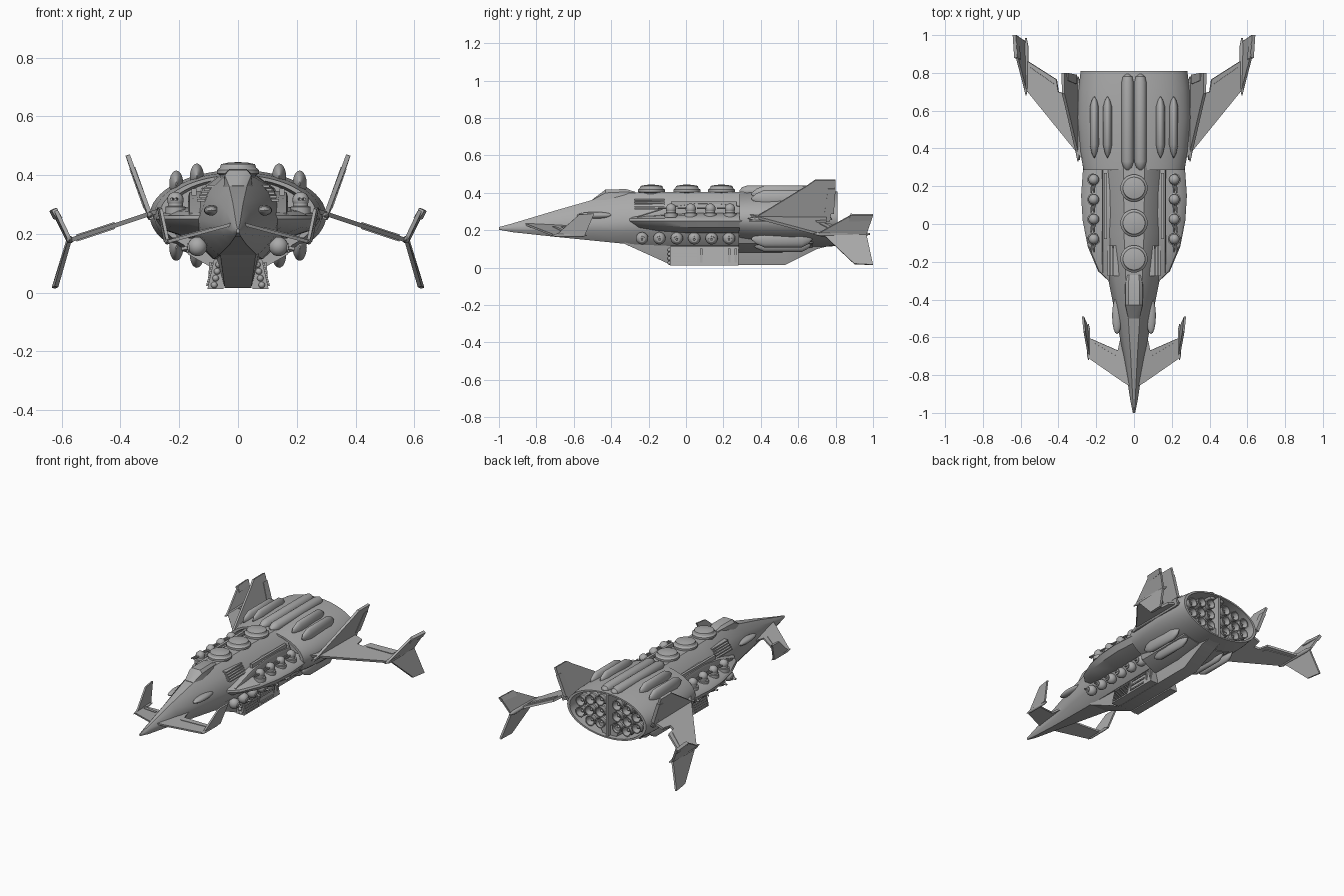
import bpy, bmesh, math
from mathutils import Vector

cube = bpy.data.objects.get("Cube")
if cube:
    bpy.data.objects.remove(cube)

grey = bpy.data.materials.new("hull grey")
grey.use_nodes = True
tone = (0.4, 0.4, 0.4, 1)
grey.diffuse_color = tone
grey.node_tree.nodes["Principled BSDF"].inputs["Base Color"].default_value = tone


def finish(name, bm, mirror=False, bevel=0):
    """Turn a bmesh into a named, shaded object."""
    bmesh.ops.recalc_face_normals(bm, faces=bm.faces)
    mesh = bpy.data.meshes.new(name)
    bm.to_mesh(mesh)
    bm.free()
    mesh.materials.append(grey)
    ob = bpy.data.objects.new(name, mesh)
    bpy.context.collection.objects.link(ob)
    if bevel:
        mod = ob.modifiers.new("Bevel", 'BEVEL')
        mod.width, mod.segments = bevel, 2
    if mirror:
        ob.modifiers.new("Mirror", 'MIRROR').use_mirror_merge = False
    bpy.ops.object.select_all(action='DESELECT')
    bpy.context.view_layer.objects.active = ob
    ob.select_set(True)
    bpy.ops.object.shade_smooth_by_angle(angle=math.radians(32))
    return ob


def skin(bm, rings):
    """Bridge matching rings of points and cap both ends."""
    loops = [[bm.verts.new(p) for p in ring] for ring in rings]
    n = len(loops[0])
    for a, b in zip(loops, loops[1:]):
        for i in range(n):
            bm.faces.new((a[i], a[(i + 1) % n], b[(i + 1) % n], b[i]))
    bm.faces.new(loops[0])
    bm.faces.new(loops[-1])


def loft(name, sections, **kw):
    """Symmetric body from (y, half outline) sections."""
    bm = bmesh.new()
    skin(bm, [[(x, y, z) for x, z in half] + [(-x, y, z) for x, z in reversed(half)]
              for y, half in sections])
    return finish(name, bm, **kw)


def turn(bm, profile, at, axis=(0, 0, 1), scale=(1, 1, 1), n=20):
    """Revolve a (radius, height) profile about an axis through a point."""
    q = Vector(axis).to_track_quat('Z', 'Y')
    rings = []
    for r, h in profile:
        ring = []
        for i in range(n):
            a = math.tau * i / n
            v = q @ Vector((r * math.cos(a), r * math.sin(a), h))
            ring.append(Vector(at) + v * Vector(scale))
        rings.append(ring)
    skin(bm, rings)


def ball(bm, at, r, scale=(1, 1, 1)):
    steps = [math.pi * (i / 10 - 0.5) for i in range(11)]
    turn(bm, [(max(r * math.cos(t), 1e-4), r * math.sin(t)) for t in steps], at, scale=scale, n=16)


def plate(bm, pts, thick):
    """Flat polygon thickened evenly about its plane."""
    pts = [Vector(p) for p in pts]
    nrm = sum((a.cross(b) for a, b in zip(pts, pts[1:] + pts[:1])), Vector()).normalized()
    skin(bm, [[p + nrm * s * thick / 2 for p in pts] for s in (-1, 1)])


def box(bm, x, y, z):
    skin(bm, [[(x[0], v, z[0]), (x[1], v, z[0]), (x[1], v, z[1]), (x[0], v, z[1])] for v in y])


def body(y, top, low, wide, mid):
    """Faceted fuselage section."""
    return (y, [(wide * .32, top), (wide * .72, top - (top - mid) * .35), (wide, mid),
                (wide * .9, mid - (mid - low) * .5), (wide * .5, low)])


# Fuselage with long faceted nose
loft("fuselage", [body(-1, .217, .203, .006, .21), body(-.93, .236, .19, .02, .213),
                  body(-.7, .305, .165, .055, .225), body(-.5, .362, .145, .095, .24),
                  body(-.3, .4, .125, .135, .25), body(-.05, .405, .115, .165, .26),
                  body(.32, .405, .115, .175, .26)])

# Cockpit canopy
loft("canopy", [(-.5, [(.012, .365), (.03, .362), (.035, .34)]),
                (-.43, [(.03, .418), (.045, .4), (.05, .35)]),
                (-.32, [(.03, .42), (.045, .405), (.05, .37)]),
                (-.27, [(.025, .405), (.035, .4), (.04, .38)])])

# Side sponsons
loft("sponsons", [(y, [(w * .45, .29 + h), (w * .82, .278 + h * .4), (w * .97, .262), (w, .25),
                       (w * .92, .225 - h), (w * .6, .195 - h)])
                  for y, w, h in [(-.31, .125, -.02), (-.25, .19, -.01), (-.12, .245, 0),
                                  (.02, .272, .01), (.15, .28, .01), (.32, .268, .01)]])

# Raised rims arching over the sponson decks
bm = bmesh.new()
skin(bm, [[(.12, y, z), (.165, y, z - .005), (.17, y, z - .02), (.165, y, .25), (.12, y, .25)]
          for y, z in [(-.26, .275), (-.1, .325), (.05, .347), (.18, .345), (.3, .33)]])
box(bm, (.142, .158), (-.08, .27), (.33, .355))
finish("deck_rims", bm, mirror=True)

# Keel
loft("keel", [(y, [(.078, .19), (t, .13), (b, z)])
              for y, t, b, z in [(-.33, .07, .06, .128), (-.08, .075, .045, .015),
                                 (.53, .075, .045, .015), (.7, .06, .05, .1), (.78, .05, .04, .12)]])

# Lower fairing joining engine housing and keel
loft("belly_fairing", [(y, [(.2, .2), (.17, .13), (.08, z)])
                       for y, z in [(.28, .08), (.5, .08), (.68, .11)]])

# Engine housing, hollow at both ends
bm = bmesh.new()
turn(bm, [(.001, .33), (.78, .33), (.82, .285), (.89, .285), (.95, .38), (1, .56), (.98, .72),
          (.94, .81), (.88, .81), (.87, .7), (.001, .7)], (0, 0, .262), (0, 1, 0), (.3, 1, .155), 64)
finish("engine_housing", bm)

# Engine nozzles and centre divider
bm = bmesh.new()
for x, z in [(.06, .335), (.06, .262), (.06, .19), (.13, .322), (.135, .25), (.13, .187),
             (.2, .295), (.2, .225)]:
    turn(bm, [(.024, .68), (.026, .73), (.034, .74), (.034, .76), (.029, .765), (.033, .795),
              (.027, .795), (.018, .745), (.001, .745)], (x, 0, z), (0, 1, 0))
    turn(bm, [(.011, .74), (.011, .77), (.001, .785)], (x, 0, z), (0, 1, 0), n=12)
finish("nozzles", bm, mirror=True)
bm = bmesh.new()
box(bm, (-.007, .007), (.69, .805), (.118, .405))
finish("nozzle_divider", bm)

# Twin spine ribs and pointed blisters around the housing
bm = bmesh.new()
turn(bm, [(.005, .285), (.022, .3), (.032, .33), (.032, .75), (.025, .78), (.005, .795)],
     (.034, 0, .408), (0, 1, 0))
finish("spine_ribs", bm, mirror=True)
bm = bmesh.new()
for x, off in [(.14, .132), (.21, .108)]:
    for side in (1, -1):
        turn(bm, [(.002, .35), (.014, .375), (.024, .42), (.024, .62), (.014, .655), (.002, .675)],
             (x, 0, .262 + side * off), (0, 1, 0), (1, 1, 1.9))
finish("housing_blisters", bm, mirror=True)

# Dorsal dome turrets
bm = bmesh.new()
for y in (-.185, .005, .19):
    turn(bm, [(.06, 0), (.06, .015), (.072, .02), (.072, .032), (.062, .04), (.058, .052),
              (.03, .058), (.001, .059)], (0, y, .385), n=32)
finish("dorsal_turrets", bm)

# Sponson gun turrets
bm = bmesh.new()
for y in (-.08, .025, .13, .235):
    turn(bm, [(.034, -.045), (.034, -.02), (.026, -.018), (.024, 0)], (.213, y, .312))
    ball(bm, (.213, y, .315), .028)
    for dx in (-.007, .007):
        turn(bm, [(.005, 0), (.005, .07)], (.213 + dx, y, .318), (.1, -1, 0), n=8)
finish("sponson_turrets", bm, mirror=True)

# Ball guns along the lower flanks
bm = bmesh.new()
for i in range(6):
    y = -.235 + i * .093
    ball(bm, (.138, y, .157), .033)
    turn(bm, [(.016, .025), (.016, .034), (.006, .035), (.006, .055)], (.138, y, .157), (1, 0, -.15), n=12)
finish("flank_guns", bm, mirror=True)

# Flared lower skirts with louvres, frames and pipes
bm = bmesh.new()
skin(bm, [[(.04, y, .112), (.082, y, .112), (.104, y, .012), (.05, y, .012)] for y in (-.085, .28)])


def skirt_strip(y, z, h):
    x = .0845 + (.1 - z) * .22
    skin(bm, [[(x - .02, v, z + h), (x + .006, v, z + h), (x + .008, v, z - h), (x - .02, v, z - h)]
              for v in y])


for i in range(6):
    skirt_strip((-.07, .06), .096 - i * .014, .004)
for z in (.03, .065, .098):
    skirt_strip((.09, .21), z, .005)
for y in (.075, .225, .26):
    skirt_strip((y, y + .012), .062, .04)
for i in range(4):
    ball(bm, (.066 + i * .005, -.088, .095 - i * .023), .011)
finish("lower_skirts", bm, mirror=True)

# Upper flank louvres and nose pods
bm = bmesh.new()
for i in range(5):
    z = .362 - i * .012
    w = .096 + i * .008
    box(bm, (w - .05, w + .012), (-.275, -.115), (z - .004, z + .004))
finish("flank_louvres", bm, mirror=True)
bm = bmesh.new()
ball(bm, (.09, -.485, .28), .02, (1.3, 4.9, .9))
finish("nose_pods", bm, mirror=True)


# Rear wings, drooping outward
def wing_pt(x, y, lift=0):
    return (x, y, .268 - (x - .3) * .33 + lift)


bm = bmesh.new()
plate(bm, [wing_pt(*p) for p in [(.27, .34), (.57, .71), (.575, .87), (.41, .765),
                                 (.4, .7), (.37, .69), (.36, .75), (.27, .75)]], .015)
for s in (-.008, .008):
    plate(bm, [wing_pt(x, y, s) for x, y in [(.42, .74), (.42, .71), (.55, .79), (.55, .83)]], .008)
finish("rear_wings", bm, mirror=True)

# Wing tip winglets and pods
bm = bmesh.new()
plate(bm, [(.572, .7, .18), (.622, .89, .285), (.63, 1, .28), (.578, .965, .178)], .013)
plate(bm, [(.572, .73, .18), (.618, .9, .02), (.628, 1, .015), (.578, .965, .178)], .013)
turn(bm, [(.002, .68), (.012, .72), (.013, .94), (.004, .985)], (.572, 0, .18), (0, 1, 0), n=12)
plate(bm, [(.606, .87, .25), (.626, .88, .284), (.634, 1, .282), (.62, .99, .255)], .019)
finish("wing_tips", bm, mirror=True)

# Upright tail fins
bm = bmesh.new()
plate(bm, [(.293, .34, .25), (.365, .65, .44), (.375, .69, .468), (.376, .8, .468),
           (.368, .8, .445), (.298, .77, .25)], .015)
plate(bm, [(.312, .74, .29), (.36, .76, .425), (.36, .8, .425), (.312, .79, .29)], .021)
turn(bm, [(.002, .33), (.012, .38), (.014, .74), (.004, .78)], (.297, 0, .262), (0, 1, 0), n=12)
finish("tail_fins", bm, mirror=True)

# Nose canards with upturned tips
bm = bmesh.new()
plate(bm, [(x, y, .23 - (x - .03) * .27) for x, y in
           [(.02, -.86), (.06, -.835), (.24, -.71), (.245, -.6), (.085, -.67), (.07, -.6), (.02, -.6)]], .011)
plate(bm, [(x, y, .235 - (x - .03) * .27) for x, y in
           [(.09, -.7), (.09, -.715), (.22, -.645), (.22, -.625)]], .008)
plate(bm, [(.238, -.7, .17), (.262, -.57, .285), (.27, -.49, .29), (.248, -.54, .175)], .011)
turn(bm, [(.002, -.72), (.009, -.69), (.009, -.56), (.002, -.53)], (.241, 0, .173), (0, 1, 0), n=12)
finish("canards", bm, mirror=True)
